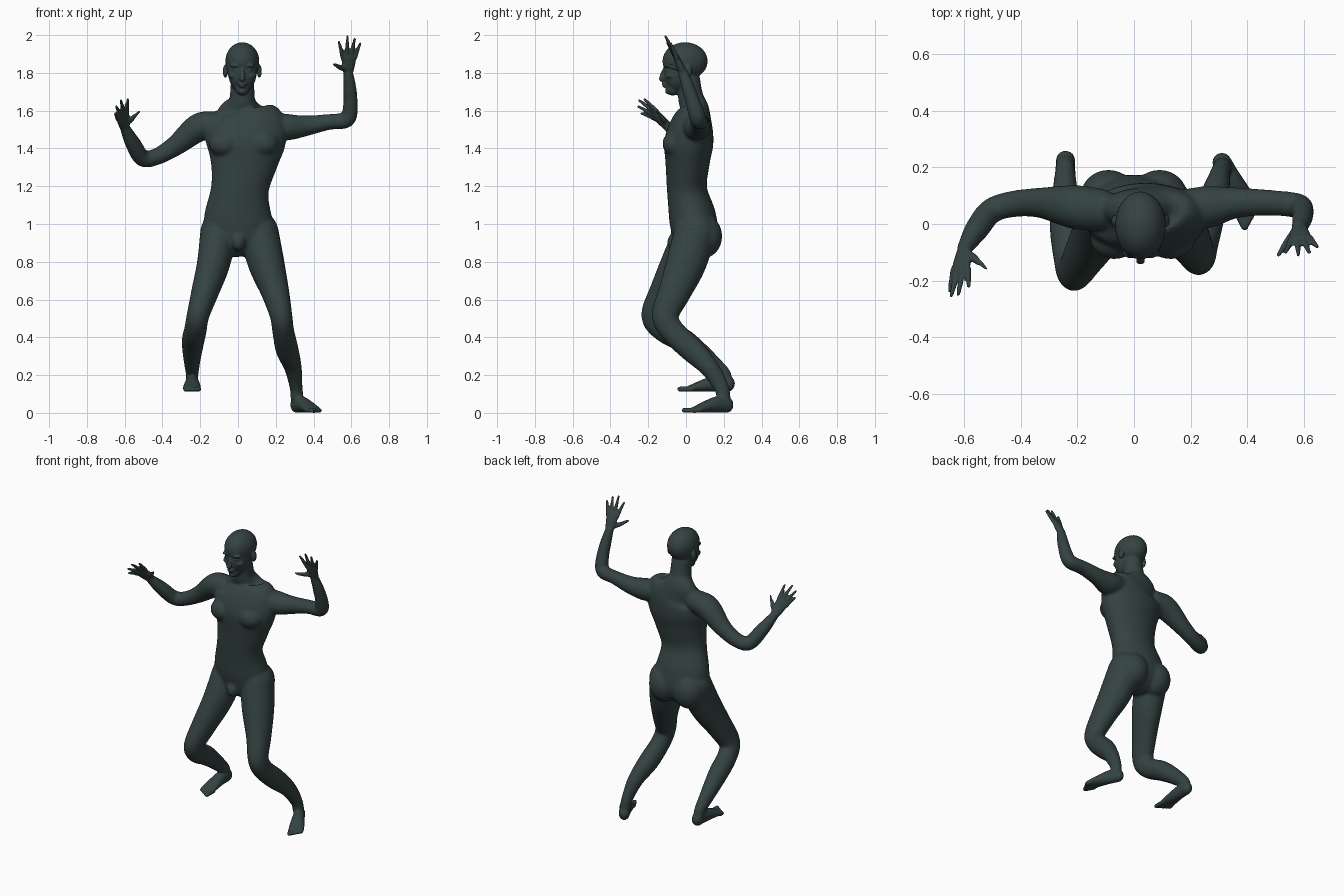
import bpy, bmesh, math
from mathutils import Vector, Matrix

skin = bpy.data.materials.new("dark slate green")
skin.diffuse_color = (0.034, 0.056, 0.054, 1)
bm = bmesh.new()


def spline(pts, steps):
    """Smooth list of (x, y, z, half width, half depth) rings."""
    p = [Vector(q) for q in pts]
    p = [2 * p[0] - p[1]] + p + [2 * p[-1] - p[-2]]
    out = []
    for i in range(1, len(p) - 2):
        a, b, c, d = p[i - 1:i + 3]
        for s in range(steps):
            t = s / steps
            out.append(0.5 * (2 * b + (c - a) * t + (2 * a - 5 * b + 4 * c - d) * t * t
                              + (3 * b - a - 3 * c + d) * t ** 3))
    return out + [p[-2]]


def tube(pts, side=(1, 0, 0), n=20, steps=5):
    """Closed tube with domed ends through elliptical rings."""
    path = spline(pts, steps)
    frames = []
    for i, p in enumerate(path):
        lo, hi = path[max(i - 1, 0)], path[min(i + 1, len(path) - 1)]
        t = (Vector(hi[:3]) - Vector(lo[:3])).normalized()
        frames.append((Vector(p[:3]), t, p[3], p[4]))
    angles = (80, 60, 40, 20)

    def dome(f, sign):
        c, t, a, b = f
        return [(c + t * sign * min(a, b) * math.sin(math.radians(g)), t,
                 a * math.cos(math.radians(g)), b * math.cos(math.radians(g))) for g in angles]
    frames = dome(frames[0], -1) + frames + dome(frames[-1], 1)[::-1]
    rings = []
    for c, t, a, b in frames:
        u = Vector(side)
        u = (u - t * u.dot(t)).normalized()
        v = t.cross(u)
        rings.append([bm.verts.new(c + u * a * math.cos(2 * math.pi * k / n)
                                   + v * b * math.sin(2 * math.pi * k / n)) for k in range(n)])
    for r, s in zip(rings, rings[1:]):
        for k in range(n):
            bm.faces.new((r[k], r[(k + 1) % n], s[(k + 1) % n], s[k]))
    bm.faces.new(rings[0][::-1])
    bm.faces.new(rings[-1])


def ball(c, r):
    m = Matrix.Translation(c) @ Matrix.Diagonal((*r, 1))
    bmesh.ops.create_uvsphere(bm, u_segments=24, v_segments=16, radius=1, matrix=m)


def foot(heel, toe, z0, out):
    heel, toe = Vector((*heel, 0)), Vector((*toe, 0))
    d = toe - heel
    s = Vector((-d.y, d.x, 0)).normalized()
    prof = [(.13, .034, .042), (.3, .036, .045), (.5, .042, .036), (.7, .048, .023), (.83, .046, .014)]
    tube([(*(heel + d * t + Vector((0, 0, z0 + h))), w, h) for t, w, h in prof], s)
    for i in range(5):
        r = .014 - .001 * i
        off = s * out * (-.035 + .0175 * i) + Vector((0, 0, z0 + r))
        tube([(*(heel + d * t + off), r, r) for t in (.75, .88 - .03 * i, .96 - .035 * i)], s, 10, 3)


def hand(wrist, knuckle, side, tips, thumb):
    w, k, s = Vector(wrist), Vector(knuckle), Vector(side).normalized()
    tube([(*w, .026, .022), (*w.lerp(k, .5), .036, .02), (*k, .041, .015)], s)
    fwd = (k - w).normalized()
    for i, tip in enumerate(tips):
        base = k + s * (-.033 + .022 * i) - fwd * .01
        tip = Vector(tip)
        mid = base.lerp(tip, .5) + fwd * .006
        tube([(*base, .012, .012), (*mid, .0105, .0105), (*tip, .0075, .0075)], s, 10, 4)
    base = w.lerp(k, .25) - s * .015
    t = Vector(thumb)
    tube([(*base, .017, .016), (*(base.lerp(t, .5) + fwd * -.004), .014, .013), (*t, .008, .008)], fwd, 10, 4)


# torso and neck
tube([(.005, .05, .95, .19, .125), (0, .032, 1.05, .178, .124), (.01, .005, 1.185, .153, .106),
      (.03, .008, 1.32, .178, .117), (.04, .015, 1.43, .212, .13), (.04, .032, 1.53, .21, .112),
      (.02, .05, 1.6, .14, .075), (.022, .03, 1.65, .075, .07), (.023, .02, 1.7, .064, .065),
      (.024, .01, 1.76, .062, .065)], n=32)
for sx in (-1, 1):
    ball((.03 + sx * .1, -.055, 1.425), (.085, .07, .07))    # chest
    ball((sx * .09, .095, .935), (.1, .097, .115))           # buttocks
ball((.003, -.06, .905), (.036, .04, .048))                  # groin

# head and face
ball((.023, -.005, 1.862), (.09, .12, .1))
tube([(.023, -.035, 1.83, .082, .078), (.023, -.045, 1.78, .074, .074),
      (.023, -.058, 1.74, .06, .06), (.023, -.07, 1.715, .038, .036)], n=28)
tube([(.023, -.11, 1.825, .009, .01), (.023, -.122, 1.795, .011, .014),
      (.023, -.13, 1.768, .017, .014)], n=12)                # nose
ball((.023, -.115, 1.741), (.025, .014, .007))               # upper lip
ball((.023, -.112, 1.729), (.021, .014, .007))               # lower lip
ball((.023, -.092, 1.702), (.022, .019, .016))               # chin
for sx in (-1, 1):
    ball((.023 + sx * .035, -.1, 1.838), (.032, .022, .01))  # brow
    ball((.023 + sx * .035, -.096, 1.814), (.017, .016, .01))  # eye
    ball((.023 + sx * .045, -.075, 1.785), (.028, .032, .02))  # cheek
    ball((.023 + sx * .09, .01, 1.808), (.013, .022, .036))  # ear

# legs and feet
tube([(-.1, .05, .96, .1, .112), (-.13, -.03, .79, .088, .105), (-.175, -.11, .64, .073, .085),
      (-.212, -.165, .515, .06, .073), (-.225, -.115, .44, .06, .066), (-.238, -.01, .38, .06, .064),
      (-.243, .1, .295, .048, .052), (-.243, .19, .215, .034, .04), (-.243, .21, .175, .033, .036)])
foot((-.241, .265), (-.245, -.045), .112, -1)
tube([(.11, .05, .96, .105, .112), (.15, 0, .79, .097, .107), (.197, -.06, .64, .075, .087),
      (.228, -.11, .515, .06, .072), (.24, -.07, .43, .058, .066), (.26, .03, .335, .061, .066),
      (.29, .12, .245, .047, .052), (.307, .185, .14, .034, .04), (.313, .2, .075, .034, .036)])
foot((.293, .25), (.427, -.003), .0, 1)

# arms
tube([(-.12, .05, 1.53, .075, .068), (-.21, .06, 1.51, .078, .075), (-.33, .075, 1.415, .054, .055),
      (-.43, .07, 1.357, .047, .045), (-.505, .045, 1.348, .045, .045),
      (-.555, -.02, 1.425, .043, .042), (-.597, -.085, 1.505, .027, .027)], (0, 1, 0))
tube([(.16, .05, 1.525, .07, .065), (.26, .06, 1.513, .075, .07), (.36, .075, 1.52, .055, .055),
      (.48, .075, 1.54, .046, .042), (.575, .065, 1.552, .045, .043), (.595, .045, 1.62, .042, .04),
      (.592, .012, 1.72, .034, .034), (.583, -.015, 1.8, .026, .026)], (0, 1, .3))

# hands
hand((-.597, -.085, 1.505), (-.613, -.165, 1.583), (-.75, -.1, -.65),
     [(-.583, -.22, 1.66), (-.62, -.248, 1.655), (-.645, -.252, 1.622), (-.65, -.235, 1.585)],
     (-.518, -.16, 1.6))
hand((.583, -.015, 1.8), (.587, -.055, 1.888), (1, .1, 0),
     [(.534, -.1, 1.963), (.58, -.108, 1.992), (.618, -.1, 1.98), (.647, -.08, 1.955)],
     (.51, -.108, 1.845))

# fuse everything into one smooth skin
bmesh.ops.recalc_face_normals(bm, faces=bm.faces)
mesh = bpy.data.meshes.new("body")
bm.to_mesh(mesh)
bm.free()
body = bpy.data.objects.new("body", mesh)
bpy.context.collection.objects.link(body)
bpy.context.view_layer.objects.active = body
body.select_set(True)


def apply(kind, **kw):
    m = body.modifiers.new(kind.lower(), kind)
    for k, v in kw.items():
        setattr(m, k, v)
    bpy.ops.object.modifier_apply(modifier=m.name)


apply('REMESH', mode='VOXEL', voxel_size=0.006)
# blend the large muscles more than the face, hands and feet
soft = body.vertex_groups.new(name="soft")
soft.add([v.index for v in body.data.vertices
          if .25 < v.co.z < 1.68 and not (v.co.x < -.55 and v.co.z > 1.42)], 1, 'REPLACE')
apply('SMOOTH', factor=.5, iterations=25, vertex_group="soft")
apply('SMOOTH', factor=.5, iterations=3)
body.data.materials.clear()
body.data.materials.append(skin)
bpy.ops.object.shade_smooth()
